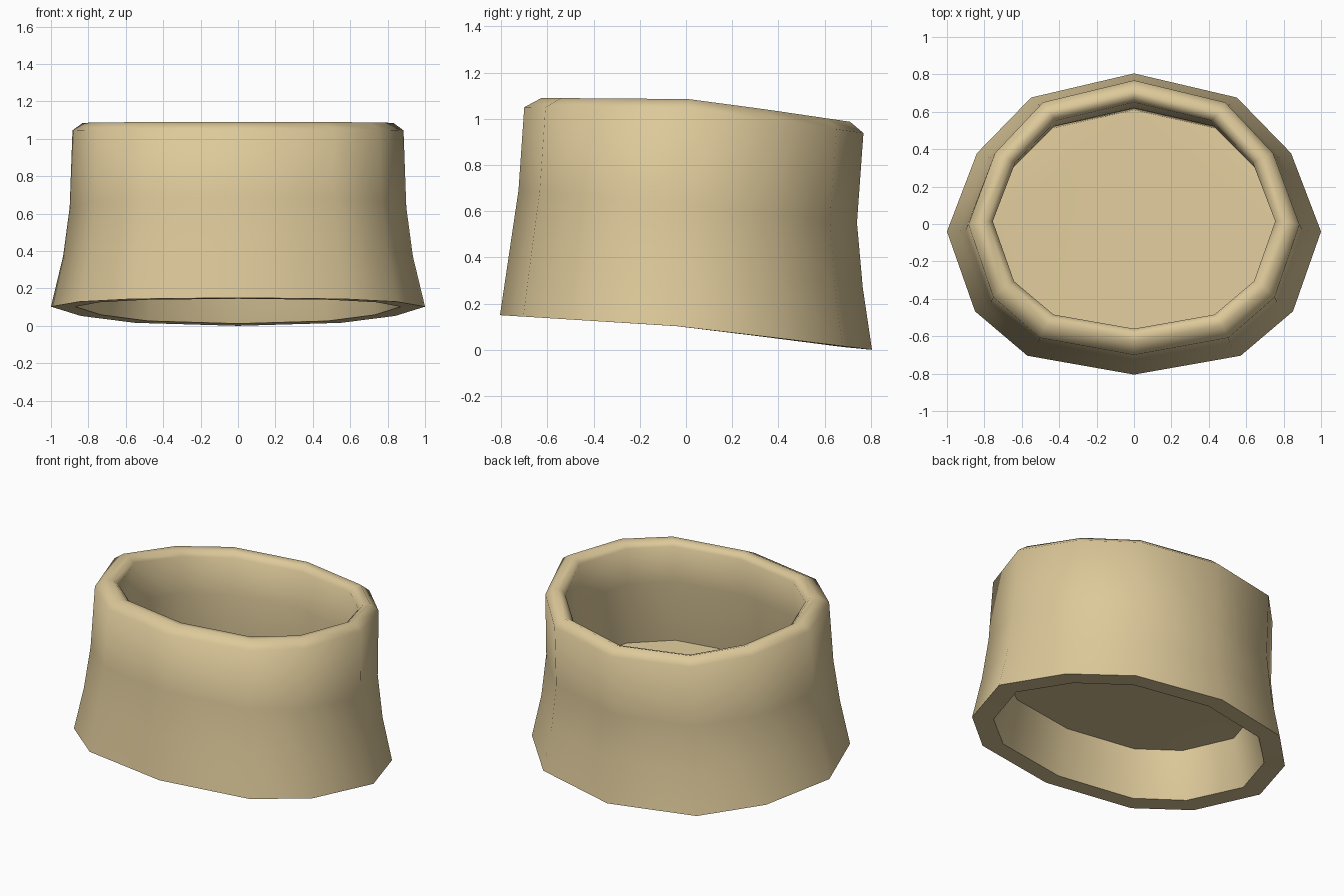
import bpy, bmesh, math

if "Cube" in bpy.data.objects:
    bpy.data.objects.remove(bpy.data.objects["Cube"])

# Half outline of the 12-sided oval (x, y normalised), back to front
HALF = [(0, 1), (.55, .84), (.84, .47), (1, -.05), (.85, -.58), (.57, -.875), (0, -1)]
OUTLINE = HALF + [(-x, y) for x, y in HALF[-2:0:-1]]


def ring(bm, half_width, y_front, y_back, z_front, z_side, z_back):
    """Oval ring whose height changes from front through side to back."""
    mid, half = (y_front + y_back) / 2, (y_back - y_front) / 2
    return [bm.verts.new((half_width * x, mid + half * y,
                          z_side + abs(y) * ((z_back if y > 0 else z_front) - z_side)))
            for x, y in OUTLINE]


def finish(bm, name, mat):
    bmesh.ops.recalc_face_normals(bm, faces=bm.faces[:])
    mesh = bpy.data.meshes.new(name)
    bm.to_mesh(mesh)
    bm.free()
    mesh.materials.append(mat)
    ob = bpy.data.objects.new(name, mesh)
    bpy.context.collection.objects.link(ob)
    bpy.ops.object.select_all(action='DESELECT')
    ob.select_set(True)
    bpy.context.view_layer.objects.active = ob
    bpy.ops.object.shade_smooth_by_angle(angle=math.radians(70))
    return ob


tan = bpy.data.materials.new("tan cloth")
tan.diffuse_color = (.72, .58, .32, 1)
tan.use_nodes = True
tan.node_tree.nodes["Principled BSDF"].inputs["Base Color"].default_value = tan.diffuse_color

# Sections: half width, front y, back y, front z, side z, back z
FLOOR = (.79, -.61, .61, .43, .40, .32)
SECTIONS = [
    FLOOR,
    (.87, -.69, .68, .145, .10, .012),    # bottom inner edge
    (1.0, -.805, .805, .15, .10, .0),     # bottom outer edge
    (.935, -.765, .765, .42, .37, .27),   # flaring outer wall
    (.90, -.725, .74, .69, .63, .55),
    (.885, -.70, .768, 1.05, 1.045, .938),  # rolled rim
    (.83, -.625, .71, 1.09, 1.085, .987),
    (.785, -.585, .675, 1.088, 1.075, .975),
    (.755, -.56, .65, 1.06, 1.045, .945),  # rim inner edge
    (.77, -.585, .62, .82, .80, .72),     # inner wall
]

# Cuff wall: thick tube lofted around the closed profile
bm = bmesh.new()
rings = [ring(bm, *s) for s in SECTIONS]
n = len(OUTLINE)
for a, b in zip(rings, rings[1:] + rings[:1]):
    for i in range(n):
        j = (i + 1) % n
        bm.faces.new((a[i], a[j], b[j], b[i]))
finish(bm, "cuff_wall", tan)

# Inner floor: web closing the tube, parallel to the hem, fanned from the back
bm = bmesh.new()
r = ring(bm, *FLOOR)
for i in range(1, n - 1):
    bm.faces.new((r[0], r[i], r[i + 1]))
finish(bm, "inner_floor", tan)
